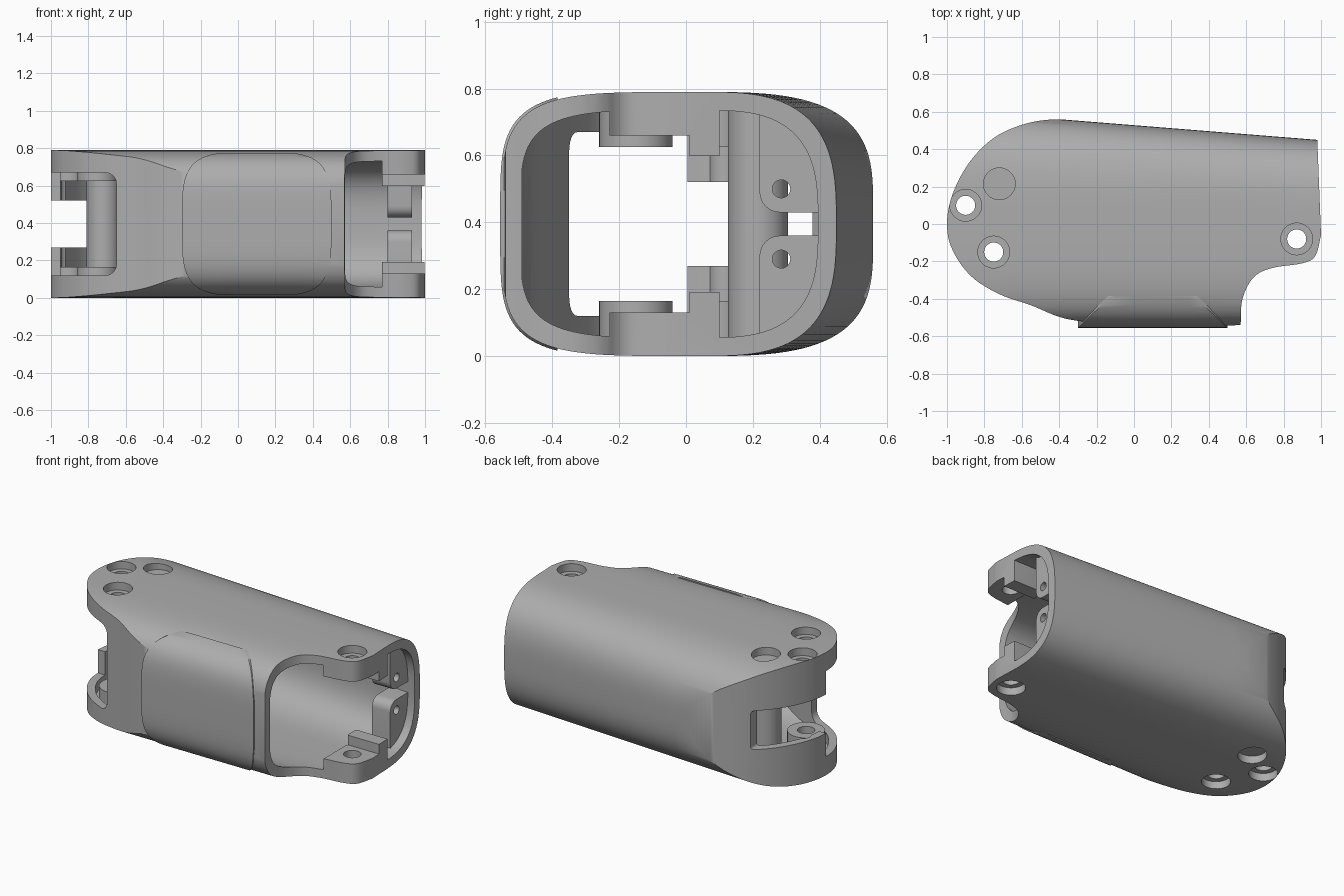
import bpy, bmesh, math
from mathutils import Vector

cube = bpy.data.objects.get("Cube")
if cube:
    bpy.data.objects.remove(cube, do_unlink=True)

H = 0.79          # overall height
MID_Y = 0.05      # centre line of the rounded section

grey = bpy.data.materials.new("satin_grey")
grey.use_nodes = True
grey.diffuse_color = (0.42, 0.42, 0.42, 1)
grey.node_tree.nodes["Principled BSDF"].inputs["Base Color"].default_value = (0.42, 0.42, 0.42, 1)


def loft(name, rings):
    """Closed solid through a list of equal-length rings of points."""
    bm = bmesh.new()
    rows = [[bm.verts.new(p) for p in ring] for ring in rings]
    n = len(rows[0])
    for a, b in zip(rows, rows[1:]):
        for i in range(n):
            j = (i + 1) % n
            bm.faces.new((a[i], a[j], b[j], b[i]))
    bm.faces.new(rows[0][::-1])
    bm.faces.new(rows[-1])
    bmesh.ops.recalc_face_normals(bm, faces=bm.faces[:])
    mesh = bpy.data.meshes.new(name)
    bm.to_mesh(mesh)
    bm.free()
    mesh.materials.append(grey)
    obj = bpy.data.objects.new(name, mesh)
    bpy.context.collection.objects.link(obj)
    return obj


def prism(name, outline, low, high, axis="z"):
    place = {"z": lambda u, v, w: (u, v, w), "y": lambda u, v, w: (u, w, v),
             "x": lambda u, v, w: (w, u, v)}[axis]
    return loft(name, [[place(u, v, w) for u, v in outline] for w in (low, high)])


def rounded_rect(u0, u1, v0, v1, r, steps=6):
    pts = []
    for k, (cu, cv) in enumerate([(u1 - r, v1 - r), (u0 + r, v1 - r), (u0 + r, v0 + r), (u1 - r, v0 + r)]):
        for s in range(steps + 1):
            a = math.pi / 2 * (k + s / steps)
            pts.append((cu + r * math.cos(a), cv + r * math.sin(a)))
    return pts


def circle(u, v, r, n=40):
    return [(u + r * math.cos(math.tau * i / n), v + r * math.sin(math.tau * i / n)) for i in range(n)]


def power(value, exponent):
    return math.copysign(abs(value) ** exponent, value)


def tube(name, inset):
    """Rounded tapering sleeve along x, tighter at the +x end."""
    rings = []
    for k in range(9):
        x = -1.2 + 0.3 * k
        back = 0.45 + 0.08 * (0.98 - x) - MID_Y - inset
        front = 0.55 + MID_Y - inset
        ring = []
        for i in range(112):
            a = math.tau * (i + 0.5) / 112
            c, s = math.cos(a), math.sin(a)
            size, e = (back, 2 / 3) if c > 0 else (front, 2 / 4.5)
            ring.append((x, MID_Y + size * power(c, e), H / 2 + (H / 2 - inset) * power(s, e)))
        rings.append(ring)
    return loft(name, rings)


def spline(points, steps=6):
    pts = [Vector(p) for p in points]
    pts = [2 * pts[0] - pts[1]] + pts + [2 * pts[-1] - pts[-2]]
    out = []
    for a, b, c, d in zip(pts, pts[1:], pts[2:], pts[3:]):
        for s in range(steps):
            t = s / steps
            out.append(0.5 * (2 * b + (c - a) * t + (2 * a - 5 * b + 4 * c - d) * t * t
                              + (3 * b - a - 3 * c + d) * t ** 3))
    return out + [pts[-2]]


def offset(points, dist):
    out = []
    for i, p in enumerate(points):
        t = (points[min(i + 1, len(points) - 1)] - points[max(i - 1, 0)]).normalized()
        out.append(p + Vector((-t.y, t.x)) * dist)
    return out


def boolean(obj, tool, operation):
    mod = obj.modifiers.new("cut", "BOOLEAN")
    mod.operation, mod.solver, mod.object = operation, "EXACT", tool
    deps = bpy.context.evaluated_depsgraph_get()
    mesh = bpy.data.meshes.new_from_object(obj.evaluated_get(deps))
    obj.modifiers.clear()
    obj.data = mesh
    bpy.data.objects.remove(tool, do_unlink=True)


def both(low, high):
    """A height range and its mirror about mid height."""
    return ((low, high), (H - high, H - low))


# Plan outline: back edge, round end and front edge, then the front notch
wall = spline([(.98, .45), (.4, .497), (0, .53), (-.3, .553), (-.45, .558), (-.6, .53), (-.75, .46),
               (-.88, .33), (-.97, .16), (-1, 0), (-.97, -.14), (-.87, -.28), (-.72, -.375),
               (-.55, -.435), (-.37, -.505), (-.15, -.53), (.3, -.55), (.57, -.54)])
notch = spline([(.57, -.54), (.58, -.4), (.64, -.285), (.74, -.235), (.9, -.21), (.97, -.17), (1, -.06)])

# Outer body
shell = prism("arm_shell", wall + notch[1:], -0.2, 1)
boolean(shell, tube("outer_sleeve", 0), "INTERSECT")

# Hollow interior plus the openings at the round end
inner = offset(wall, 0.05)
inner = [Vector((1.3, inner[0].y - 0.02))] + inner + [Vector((1.3, inner[-1].y))]
cavity = prism("cavity", inner, -0.2, 1)
boolean(cavity, tube("inner_sleeve", 0.055), "INTERSECT")
boolean(cavity, prism("front_opening", rounded_rect(-1.3, -.65, .12, H - .12, .06), -.7, .005, "y"), "UNION")
boolean(cavity, prism("back_opening", rounded_rect(-1.3, -.77, .27, H - .27, .02), -.02, .7, "y"), "UNION")

# Inner features are kept solid by taking them out of the cavity
HOLES = [(-.9, .1), (-.75, -.15), (.87, -.08)]
POST = (-.72, .215)
features = [prism("post", circle(*POST, .09), -.1, .9)]
for low, high in both(-.1, .165):
    features.append(prism("large_boss", circle(*HOLES[1], .11), low, high))
    features.append(prism("small_boss", circle(*HOLES[0], .085), low, high))
for low, high in both(-.1, .13):
    features.append(prism("tab", rounded_rect(.77, 1.2, -.4, .012, .01), low, high))
for low, high in both(-.1, .192):
    features.append(prism("rib", rounded_rect(.77, 1.2, .01, .1, .01), low, high))
for low, high in both(-.1, .36):
    features.append(prism("mount_plate", rounded_rect(.22, .6, low, high, .06), .8, .93, "x"))
for part in features:
    boolean(cavity, part, "DIFFERENCE")
boolean(shell, cavity, "DIFFERENCE")

# Screw holes and counterbores on both faces
for centre in HOLES:
    boolean(shell, prism("screw_hole", circle(*centre, .051), -.3, 1.2), "DIFFERENCE")
for centre in HOLES + [POST]:
    for low, high in both(-.2, .05):
        boolean(shell, prism("counterbore", circle(*centre, .085), low, high), "DIFFERENCE")
for z in (.29, H - .29):
    boolean(shell, prism("mount_hole", circle(.285, z, .027, 24), .7, 1.1, "x"), "DIFFERENCE")

# Raised pad on the front
pad = tube("front_pad", -0.006)
squircle = [(.1 + .4 * power(math.cos(a), .5), H / 2 + .385 * power(math.sin(a), .5))
            for a in [math.tau * (i + .5) / 72 for i in range(72)]]
boolean(pad, prism("pad_outline", squircle, -.8, -.385, "y"), "INTERSECT")
boolean(pad, tube("pad_back", 0.03), "DIFFERENCE")

# Smooth shading with crisp edges
for obj in (shell, pad):
    bpy.ops.object.select_all(action="DESELECT")
    obj.select_set(True)
    bpy.context.view_layer.objects.active = obj
    bpy.ops.object.shade_smooth_by_angle(angle=math.radians(30))
